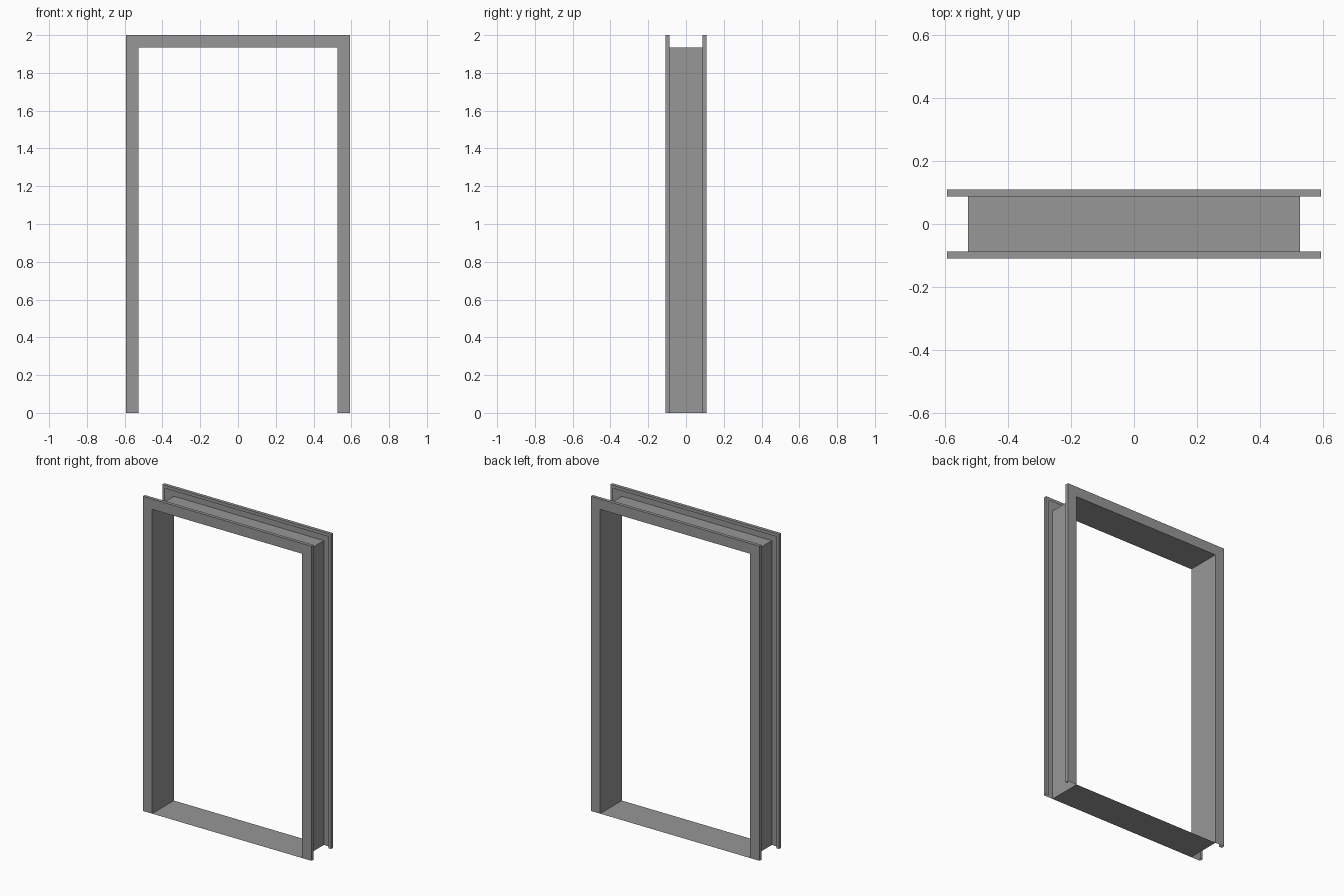
import bpy, bmesh

if "Cube" in bpy.data.objects:
    bpy.data.objects.remove(bpy.data.objects["Cube"])

INNER_X, INNER_Z = 0.527, 1.9345
FACE_X, FACE_Z = 0.0665, 0.0655
DEPTH, RETURN_Y, LIP = 0.109, 0.088, 0.7

# Dark grey painted metal
paint = bpy.data.materials.new("dark_grey_paint")
paint.diffuse_color = (0.31, 0.31, 0.31, 1)
paint.use_nodes = True
paint.node_tree.nodes["Principled BSDF"].inputs["Base Color"].default_value = paint.diffuse_color


def make_object(name, bm):
    bmesh.ops.recalc_face_normals(bm, faces=bm.faces)
    mesh = bpy.data.meshes.new(name)
    bm.to_mesh(mesh)
    bm.free()
    mesh.materials.append(paint)
    ob = bpy.data.objects.new(name, mesh)
    bpy.context.collection.objects.link(ob)
    return ob


# Folded sheet profile: (outward fraction of face width, y)
half = [(0, DEPTH), (1, DEPTH), (1, RETURN_Y), (LIP, RETURN_Y)]
profile = [(d, -y) for d, y in reversed(half)] + half

# Jambs and head: profile swept around the opening with mitred corners
bm = bmesh.new()
stations = []
for side, top in [(-1, 0), (-1, 1), (1, 1), (1, 0)]:
    stations.append([bm.verts.new((side * (INNER_X + d * FACE_X), y,
                                   top * (INNER_Z + d * FACE_Z)))
                     for d, y in profile])
for a, b in zip(stations, stations[1:]):
    for i in range(len(profile) - 1):
        bm.faces.new((a[i], a[i + 1], b[i + 1], b[i]))
make_object("door_frame", bm)

# Thin threshold sheet between the jambs
bm = bmesh.new()
bm.faces.new([bm.verts.new((sx * INNER_X, sy * DEPTH, 0))
              for sx, sy in [(-1, -1), (1, -1), (1, 1), (-1, 1)]])
make_object("threshold", bm)
